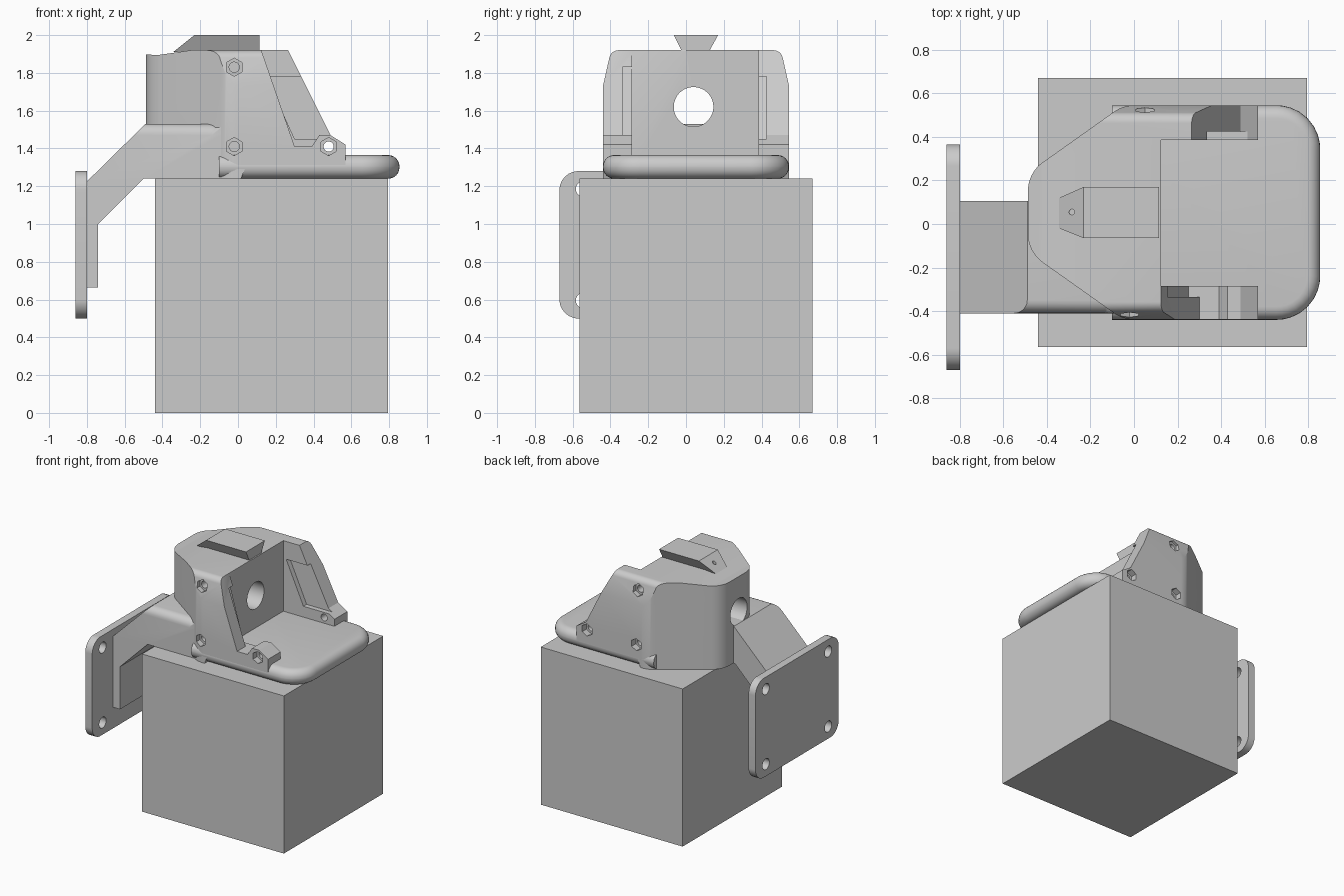
import bpy, bmesh, math
from mathutils import Vector

if "Cube" in bpy.data.objects:
    bpy.data.objects.remove(bpy.data.objects["Cube"], do_unlink=True)

COLOUR = (0.6, 0.6, 0.6, 1)
grey = bpy.data.materials.new("plain grey")
grey.use_nodes = True
grey.diffuse_color = COLOUR
grey.node_tree.nodes["Principled BSDF"].inputs["Base Color"].default_value = COLOUR

MID = 0.053   # centre line of the housing
# axis -> how a profile point (a, b) at depth d becomes x, y, z
PLACE = {"x": lambda a, b, d: (d, a, b),
         "y": lambda a, b, d: (a, d, b),
         "z": lambda a, b, d: (a, b, d)}


def rounded(points, steps=8):
    """Fillet the corners given as (a, b, radius)."""
    out = []
    for i, (a, b, r) in enumerate(points):
        p = Vector((a, b))
        if not r:
            out.append(p)
            continue
        u = (Vector(points[i - 1][:2]) - p).normalized()
        v = (Vector(points[(i + 1) % len(points)][:2]) - p).normalized()
        half = u.angle(v) / 2
        reach = r / math.tan(half)
        centre = p + (u + v).normalized() * (r / math.sin(half))
        s, e = p + u * reach - centre, p + v * reach - centre
        out += [centre + s.lerp(e, k / steps).normalized() * r for k in range(steps + 1)]
    return out


def prism(name, axis, points, lo, hi, bevel=None, width=0.06):
    """Extrude a profile along an axis; bevel the edges picked by a rule."""
    bm = bmesh.new()
    ends = [[bm.verts.new(PLACE[axis](p[0], p[1], d)) for p in points] for d in (lo, hi)]
    bm.faces.new(ends[0])
    bm.faces.new(ends[1])
    n = len(points)
    for i in range(n):
        j = (i + 1) % n
        bm.faces.new((ends[0][i], ends[0][j], ends[1][j], ends[1][i]))
    bmesh.ops.recalc_face_normals(bm, faces=bm.faces)
    if bevel:
        edges = [e for e in bm.edges if bevel(e.verts[0].co, e.verts[1].co)]
        bmesh.ops.bevel(bm, geom=edges, offset=width, segments=6, profile=0.5, affect='EDGES')
    mesh = bpy.data.meshes.new(name)
    bm.to_mesh(mesh)
    bm.free()
    mesh.materials.append(grey)
    obj = bpy.data.objects.new(name, mesh)
    bpy.context.collection.objects.link(obj)
    return obj


def box(name, x, y, z):
    return prism(name, "z", [(x[0], y[0]), (x[1], y[0]), (x[1], y[1]), (x[0], y[1])], *z)


def rod(axis, a, b, r, lo, hi, sides=32):
    ring = [(a + r * math.cos(t), b + r * math.sin(t))
            for t in (math.tau * (k + 0.5) / sides for k in range(sides))]
    return prism("hole_cutter", axis, ring, lo, hi)


def carve(obj, cutter, operation='DIFFERENCE'):
    """Apply a boolean and throw the cutter away."""
    cutter.hide_render = True
    mod = obj.modifiers.new("carve", 'BOOLEAN')
    mod.operation, mod.object, mod.solver = operation, cutter, 'EXACT'
    bpy.context.view_layer.objects.active = obj
    bpy.ops.object.modifier_apply(modifier=mod.name)
    bpy.data.objects.remove(cutter, do_unlink=True)


def smooth(*objs):
    bpy.ops.object.select_all(action='DESELECT')
    for o in objs:
        o.select_set(True)
    bpy.context.view_layer.objects.active = objs[0]
    bpy.ops.object.shade_smooth_by_angle(angle=math.radians(25))


# Big block underneath
box("base_block", (-0.44, 0.795), (-0.565, 0.67), (0, 1.24))

# Tray with a rounded rim
tray_outline = rounded([(-0.1, -0.44, 0), (0.855, -0.44, 0.2), (0.855, 0.545, 0.2), (-0.1, 0.545, 0)])
tray = prism("tray", "z", tray_outline, 1.24, 1.365,
             lambda a, b: abs(a.z - b.z) < 0.001 and max(a.x, b.x) > 0)

# Housing: rounded footprint limited by a cross-section with sloping shoulders
half = [(-0.487, 0.235, 0.16), (-0.05, 0.545, 0.16), (0.57, 0.545, 0)]
footprint = [(x, 2 * MID - y, r) for x, y, r in half] + [(x, y, r) for x, y, r in reversed(half)]
housing = prism("housing", "z", rounded(footprint), 1.24, 2.0)
section = [(0.495, 1.2, 0), (0.495, 1.72, 0.1), (0.45, 1.92, 0.05)]
shoulders = [(MID + y, z, r) for y, z, r in section] + [(MID - y, z, r) for y, z, r in reversed(section)]
carve(housing, prism("shoulder_cutter", "x", rounded(shoulders), -1, 1), 'INTERSECT')
carve(housing, prism("top_cutter", "y", [(-0.24, 1.921), (-0.42, 1.895), (-0.6, 1.9), (-0.6, 2.1), (-0.24, 2.1)], -1, 1))
carve(housing, box("cavity_cutter", (0.125, 1), (-0.285, 0.385), (1.3, 2.1)))

# Sloping free edges of the two cheeks
front_edge = [(0.12, 1.93), (0.3, 1.41), (0.39, 1.41), (0.43, 1.47), (0.49, 1.47), (0.57, 1.42)]
rear_edge = [(0.26, 1.93), (0.49, 1.47), (0.57, 1.42)]
for edge, lo, hi in ((front_edge, -1, 0), (rear_edge, 0.2, 1)):
    carve(housing, prism("cheek_cutter", "y", edge + [(0.8, 1.42), (0.8, 2.1), (edge[0][0], 2.1)], lo, hi))
carve(housing, prism("rim_cutter", "y", [(0, 1.2), (0.04, 1.3), (0.8, 1.3), (0.8, 1.2)], -1, 1))

# Grooves on the inside of the cheeks
carve(housing, prism("groove_cutter", "y", [(0.15, 1.78), (0.36, 1.78), (0.53, 1.45), (0.3, 1.45)], 0.3, 0.425))
carve(housing, prism("groove_cutter", "y", [(0.13, 1.83), (0.3, 1.83), (0.3, 1.41), (0.25, 1.41)], -0.335, -0.2))

# Screw holes with hexagonal pockets, and the large bore
for side, rear_x in ((-1, -0.02), (1, 0.05)):
    outer = MID + side * 0.6
    for x, z, inner in ((rear_x, 1.83, 0.33), (rear_x, 1.41, 0.33), (0.48, 1.41, 0.2)):
        for r, depth, sides in ((0.048, 0.44, 6), (0.027, inner, 20)):
            lo, hi = sorted((outer, MID + side * depth))
            carve(housing, rod("y", x, z, r, lo, hi, sides))
carve(housing, rod("x", 0.04, 1.62, 0.105, -1, 0.5, 40))

# Arm with a rounded upper edge, leading to the mounting plate
arm_profile = [(-0.8, 0.665, 0), (-0.74, 0.665, 0), (-0.74, 1.0, 0), (-0.5, 1.24, 0), (-0.07, 1.24, 0),
               (-0.07, 1.53, 0.07), (-0.49, 1.53, 0), (-0.8, 1.225, 0)]
arm = prism("arm", "y", rounded(arm_profile), -0.41, 0.105,
            lambda a, b: max(a.y, b.y) < -0.4 and min(a.z, b.z) > 1.52)

plate_outline = rounded([(-0.67, 0.5, 0.1), (0.365, 0.5, 0.1), (0.365, 1.28, 0.1), (-0.67, 1.28, 0.1)])
plate = prism("mounting_plate", "x", plate_outline, -0.86, -0.8)
for y in (-0.54, 0.235):
    for z in (0.595, 1.185):
        carve(plate, rod("x", y, z, 0.043, -1, -0.7))

# Dovetail rail on the roof, sloped at the back
rail = prism("dovetail_rail", "x", [(-0.02, 1.91), (0.12, 1.91), (0.17, 2.0), (-0.065, 2.0)], -0.6, 0.115)
carve(rail, prism("slope_cutter", "y", [(-0.23, 2.001), (-0.35, 1.905), (-0.7, 1.9), (-0.7, 2.1), (-0.23, 2.1)], -1, 1))
carve(rail, rod("z", -0.285, 0.055, 0.013, 1.925, 2.1, 16))

smooth(tray, housing, arm, plate, rail)
